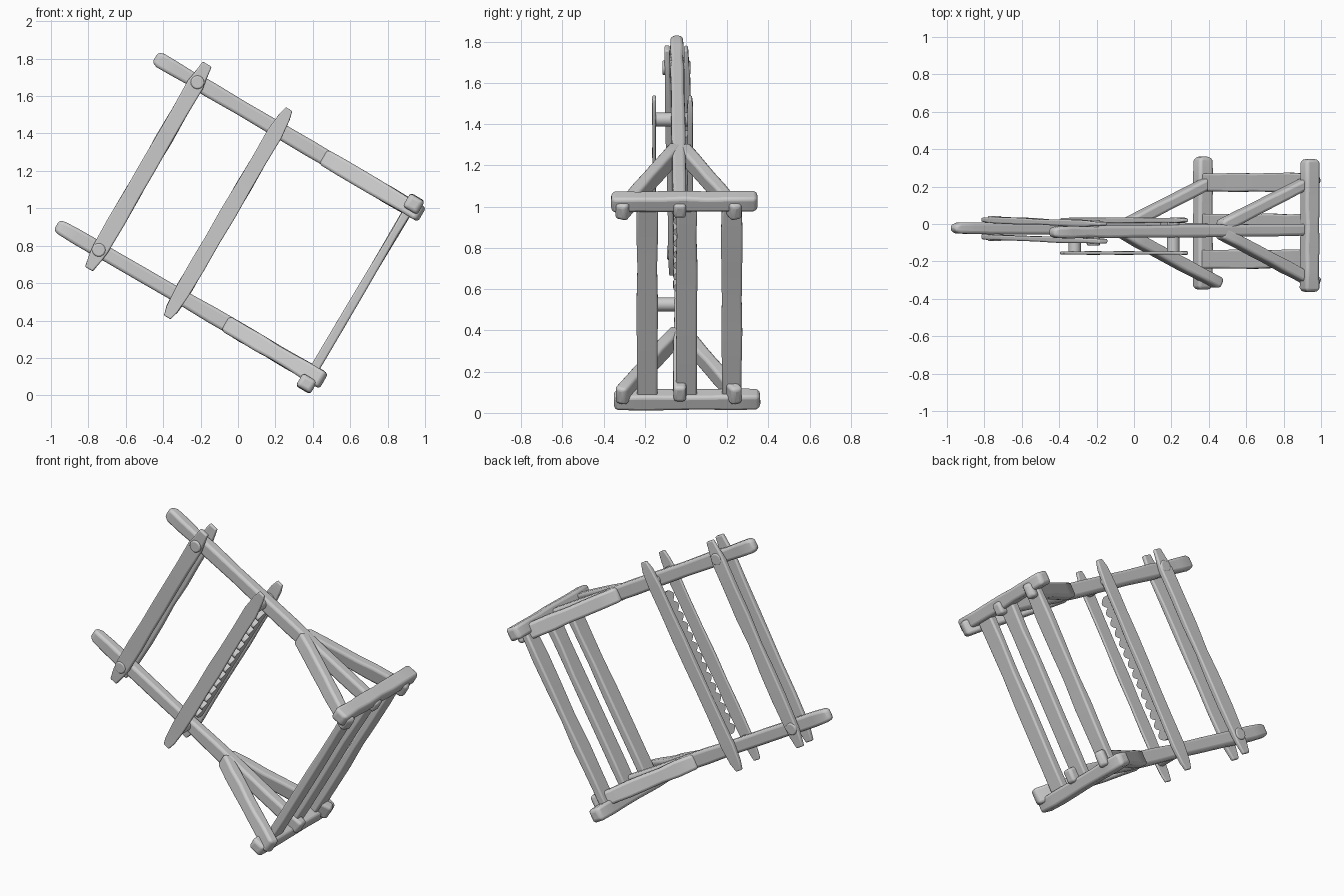
import bpy, bmesh, math, random
from mathutils import Vector

if "Cube" in bpy.data.objects:
    bpy.data.objects.remove(bpy.data.objects["Cube"])

random.seed(4)
U = Vector((0.862, 0, -0.507))      # along the rails
V = Vector((0.507, 0, 0.862))       # from lower rail to upper rail
Y = Vector((0, 1, 0))
ORG = Vector((-0.97, 0, 0.91))
TOP = 1.04                          # spacing of the two rails


def W(a, y, b):
    return ORG + U * a + V * b + Y * y


def finish(name, bm, bevel):
    bmesh.ops.recalc_face_normals(bm, faces=bm.faces)
    me = bpy.data.meshes.new(name)
    bm.to_mesh(me)
    bm.free()
    ob = bpy.data.objects.new(name, me)
    bpy.context.collection.objects.link(ob)
    if bevel:
        m = ob.modifiers.new("worn_edges", 'BEVEL')
        m.width, m.segments, m.limit_method = bevel, 3, 'ANGLE'
        m.angle_limit = math.radians(40)
    bpy.ops.object.select_all(action='DESELECT')
    ob.select_set(True)
    bpy.context.view_layer.objects.active = ob
    bpy.ops.object.shade_smooth_by_angle(angle=math.radians(45))
    return ob


def timber(name, p, q, w, h, n, profile=((0, .8), (.03, 1), (.97, 1), (1, .8)),
           bevel=0.012, wear=0.003):
    """Hewn beam from p to q; h is measured along n, w across it.
    profile: (position, width scale) rings."""
    p, q = W(*p), W(*q)
    d = (q - p).normalized()
    n = (n - d * n.dot(d)).normalized()
    s = d.cross(n)
    rings = []
    for (t0, s0), (t1, s1) in zip(profile, profile[1:]):
        k = 6 if t1 - t0 > 0.4 else 1
        rings += [(t0 + (t1 - t0) * i / k, s0 + (s1 - s0) * i / k) for i in range(k)]
    rings.append(profile[-1])
    bm = bmesh.new()
    prev = None
    for t, sc in rings:
        c = p.lerp(q, t)
        j = [random.uniform(-wear, wear) for _ in range(2)]
        ww, hh = w / 2 * sc + j[0], h / 2 * (0.5 + 0.5 * sc) + j[1]
        ring = [bm.verts.new(c + s * (ww * x) + n * (hh * y))
                for x, y in ((-1, -1), (1, -1), (1, 1), (-1, 1))]
        if prev:
            for i in range(4):
                bm.faces.new((prev[i], prev[i - 1], ring[i - 1], ring[i]))
        else:
            bm.faces.new(ring)
        prev = ring
    bm.faces.new(prev)
    return finish(name, bm, bevel)


def peg(name, a, b, y0, y1, r):
    bm = bmesh.new()
    bmesh.ops.create_cone(bm, cap_ends=True, segments=16, radius1=r, radius2=r, depth=y1 - y0)
    rot = Vector((0, 0, 1)).rotation_difference(Y).to_matrix()
    for v in bm.verts:
        v.co = rot @ v.co + W(a, (y0 + y1) / 2, b)
    return finish(name, bm, 0.008)


# long rails with rounded, slightly swollen handles on the left
handle = ((0, .55), (.02, .9), (.07, 1), (.13, .9), (.2, .95), (.97, 1), (1, .85))
timber("lower_rail", (0, -.022, 0), (1.645, -.03, .012), .066, .085, V, handle, .016)
timber("upper_rail", (0, -.045, TOP), (1.645, -.03, TOP), .066, .085, V, handle, .016)

# left post: paired planks clasping the rails, pinned at both joints
ends = ((0, .6), (.06, .9), (.1, 1), (.9, 1), (.94, .9), (1, .6))
for tag, off in (("front", -.047), ("back", .045)):
    timber(f"left_post_{tag}", (.268, -.022 + off, -.115), (.258, -.045 + off, 1.15),
           .088, .03, Y, ends, .008)
for tag, b, y in (("lower", 0, -.022), ("upper", TOP, -.045)):
    peg(f"left_pin_{tag}", .262, b, y - .07, y + .066, .036)

# middle post: thin front board held off by spacers, and a back board
for tag, y, th in (("front", -.155, .02), ("back", .02, .028)):
    timber(f"middle_post_{tag}", (.76, y, -.125), (.757, y, 1.165), .085, th, Y,
           ((0, .5), (.04, .8), (.12, 1), (.88, 1), (.96, .8), (1, .5)), .006, .002)
for tag, b in (("lower", 0), ("upper", TOP)):
    peg(f"middle_spacer_{tag}", .757, b, -.158, .028, .034)

# scalloped rack on the inner face of the back board
bm = bmesh.new()
N, teeth = 112, 14
prof = [(.08 + .88 * i / N, -.032 - .03 * abs(math.sin(math.pi * teeth * i / N)))
        for i in range(N + 1)]
rows = []
for b, y in prof:
    rows.append([bm.verts.new(W(a, yy, b)) for a, yy in
                 ((.725, .015), (.725, y), (.79, y), (.79, .015))])
for r0, r1 in zip(rows, rows[1:]):
    for i in range(4):
        bm.faces.new((r0[i], r0[i - 1], r1[i - 1], r1[i]))
bm.faces.new(rows[0])
bm.faces.new(rows[-1])
finish("toothed_rack", bm, 0)

# three right-hand posts between the cross beams
for tag, y in (("front", -.188), ("centre", .003), ("back", .222)):
    timber(f"right_post_{tag}", (1.578, y, -.04), (1.58, y, TOP + .02), .045, .1, Y,
           ((0, 1), (1, 1)), .01)

# cross beams on the outer sides of the rails
timber("lower_cross_beam", (1.582, -.35, -.052), (1.582, .36, -.048), .085, .08, V, bevel=.016)
timber("upper_cross_beam", (1.588, -.363, 1.065), (1.588, .347, 1.07), .085, .08, V, bevel=.016)

# diagonal braces spreading from each rail, their ends passing the cross beams
for tag, b in (("lower", .005), ("upper", TOP - .002)):
    for side, y0, y1 in (("front", -.045, -.32), ("back", -.015, .25)):
        timber(f"{tag}_brace_{side}", (1.05, y0, b), (1.65, y1, b), .062, .09, V, bevel=.015)
